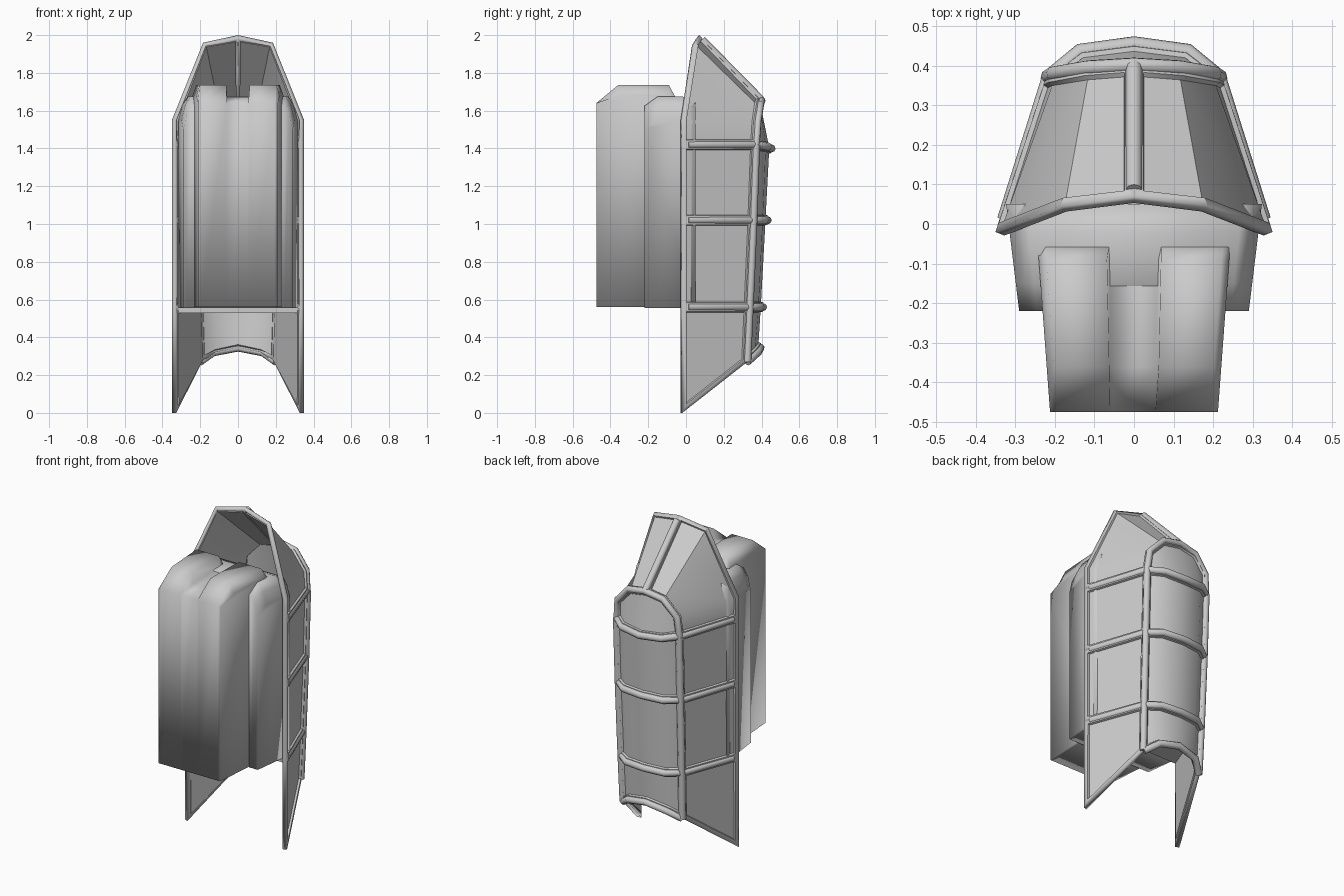
import bpy, bmesh, math
from mathutils import Vector

if "Cube" in bpy.data.objects:
    bpy.data.objects.remove(bpy.data.objects["Cube"])


def finish(name, bm, angle):
    me = bpy.data.meshes.new(name)
    bm.to_mesh(me)
    bm.free()
    ob = bpy.data.objects.new(name, me)
    bpy.context.collection.objects.link(ob)
    smooth(ob, angle)
    return ob


def smooth(ob, angle):
    bpy.ops.object.select_all(action='DESELECT')
    ob.select_set(True)
    bpy.context.view_layer.objects.active = ob
    bpy.ops.object.shade_smooth_by_angle(angle=math.radians(angle))


def mirrored(half):
    """Path from +x to the centre point, continued to -x."""
    return half + [(-x, y, z) for x, y, z in half[-2::-1]]


def flip(pts, s):
    return [(x * s, y, z) for x, y, z in pts]


# Shell guide points: front edge, rear corner, rear curve, centre for each level
rows = [
    [(.35, -.02, 1.42), (.222, .372, 1.42), (.135, .435, 1.41), (0, .453, 1.40)],
    [(.35, -.02, 1.02), (.220, .358, 1.02), (.135, .418, 1.02), (0, .433, 1.02)],
    [(.35, -.02, .56), (.215, .338, .56), (.130, .396, .56), (0, .408, .56)],
    [(.35, -.02, 0), (.210, .325, .27), (.130, .380, .32), (0, .395, .345)],
]
rim = [rows[0][0], (.35, -.02, 1.55), (.185, .045, 1.96), (0, .07, 2.0)]
arch = [rows[0][1], (.21, .38, 1.54), (.12, .395, 1.635), (0, .402, 1.655)]

# Shell: faces grouped into panels, each panel recessed inside its frame
bm = bmesh.new()
verts, panels = {}, {}


def add_face(key, pts):
    vs = []
    for p in pts:
        k = tuple(round(c, 4) + 0.0 for c in p)
        if k not in verts:
            verts[k] = bm.verts.new(p)
        vs.append(verts[k])
    f = bm.faces.new(vs)
    f.normal_update()
    if f.normal.dot(f.calc_center_median() - Vector((0, 0, 1))) < 0:
        f.normal_flip()
    panels.setdefault(key, []).append(f)


for s in (1, -1):
    for i in range(3):
        a, b = flip(rows[i], s), flip(rows[i + 1], s)
        add_face(('side', s, i), [a[0], a[1], b[1], b[0]])
        for j in (1, 2):
            add_face(('back', i), [a[j], a[j + 1], b[j + 1], b[j]])
    r, c, a = flip(rim, s), flip(arch, s), flip(rows[0], s)
    for j in range(3):
        add_face(('roof', s), [r[j], c[j], c[j + 1], r[j + 1]])
    add_face('cap', [a[2], a[1], c[1], c[2]])
    add_face('cap', [a[3], a[2], c[2], c[3]])
bm.normal_update()
for faces in panels.values():
    bmesh.ops.inset_region(bm, faces=faces, use_boundary=True,
                           use_even_offset=True, thickness=.024, depth=0)
    bmesh.ops.inset_region(bm, faces=faces, use_boundary=True,
                           use_even_offset=True, thickness=.004, depth=-.012)
shell = finish('shell', bm, 35)
mod = shell.modifiers.new('wall', 'SOLIDIFY')
mod.thickness, mod.offset = .025, -1


# Rounded ribs laid over the frame
def rib(name, pts, radius=.021):
    cu = bpy.data.curves.new(name, 'CURVE')
    cu.dimensions = '3D'
    cu.bevel_depth, cu.bevel_resolution = radius, 2
    cu.use_fill_caps = True
    sp = cu.splines.new('POLY')
    sp.points.add(len(pts) - 1)
    for p, co in zip(sp.points, pts):
        p.co = (*co, 1)
    ob = bpy.data.objects.new(name, cu)
    bpy.context.collection.objects.link(ob)
    bpy.ops.object.select_all(action='DESELECT')
    ob.select_set(True)
    bpy.context.view_layer.objects.active = ob
    bpy.ops.object.convert(target='MESH')
    smooth(bpy.context.object, 50)


for i, row in enumerate(rows):
    start = [(.325, .01, row[0][2])] if i < 3 else []
    corner = (row[1][0] - .01, row[1][1], row[1][2])
    rib('cross_rib', mirrored(start + [corner] + row[2:]))
for s in (1, -1):
    rib('corner_rib', flip([(x - .006, y, z) for x, y, z in (r[1] for r in rows)], s), .02)
rib('arch_rib', mirrored([(x * .97, y, z) for x, y, z in arch]), .019)
rib('ridge_rib', [(0, .085, 1.975), (0, .40, 1.655)], .021)

# Floor plate inside the shell
bm = bmesh.new()
half = [(.325, -.015, .53), (.2, .325, .53), (.12, .375, .53), (0, .39, .53)]
base = bm.faces.new([bm.verts.new(p) for p in mirrored(half)])
ext = bmesh.ops.extrude_face_region(bm, geom=[base])
bmesh.ops.translate(bm, vec=(0, 0, .03),
                    verts=[v for v in ext['geom'] if isinstance(v, bmesh.types.BMVert)])
bmesh.ops.recalc_face_normals(bm, faces=bm.faces)
finish('floor_plate', bm, 30)


# Padded pack: side profiles (y, z) lofted across x, widening toward the rear
def pad(name, stations, profile, y0, flare):
    bm = bmesh.new()
    full = [(-x, t) for x, t in stations] + [(x, t) for x, t in reversed(stations)]
    loops = [[bm.verts.new((x * (1 + flare * (y - y0)), y, z)) for y, z in profile(t)]
             for x, t in full]
    for a, b in zip(loops, loops[1:]):
        for k in range(len(a)):
            n = (k + 1) % len(a)
            bm.faces.new((a[k], a[n], b[n], b[k]))
    bm.faces.new(loops[0])
    bm.faces.new(loops[-1])
    bmesh.ops.recalc_face_normals(bm, faces=bm.faces)
    finish(name, bm, 100)


pad('front_pad', [(.212, 1.68), (.195, 1.735), (.06, 1.735), (.054, 1.67)],
    lambda t: [(-.475, .56), (-.475, 1.64), (-.36, t), (-.09, t), (-.05, 1.66), (-.05, .56)],
    -.475, .35)
pad('rear_pad', [(.29, 1.55), (.272, 1.63), (.245, 1.675)],
    lambda t: [(-.22, .555), (-.22, t - .05), (-.15, t), (-.02, t), (.05, t - .03), (.05, .555)],
    -.22, .42)
